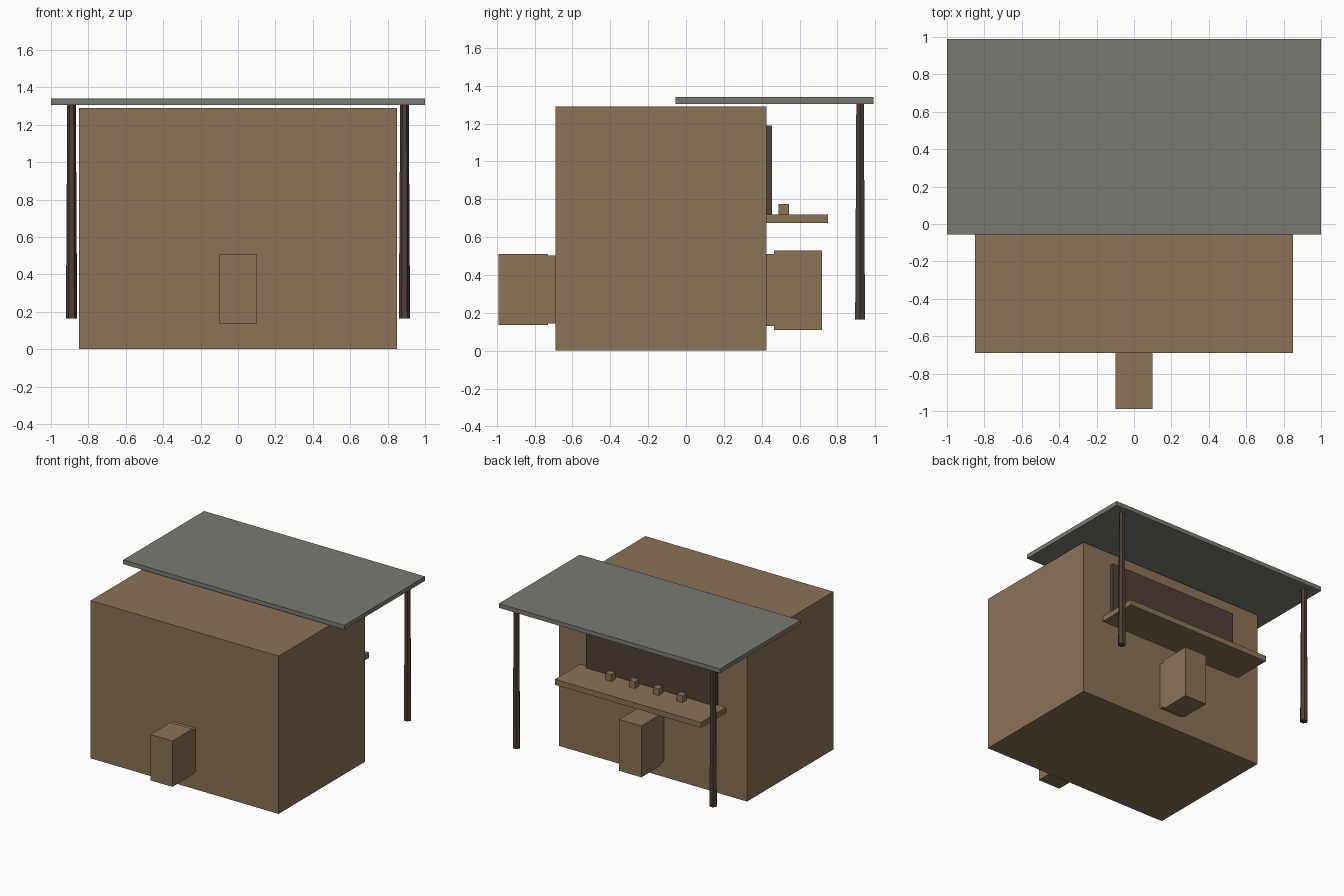
import bpy
import math

default = bpy.data.objects.get("Cube")
if default:
    bpy.data.objects.remove(default, do_unlink=True)


def material(name, rgb):
    """Flat material from 0-255 display colour, stored as linear values."""
    colour = [(c / 255 / 12.92) if c < 11 else ((c / 255 + 0.055) / 1.055) ** 2.4 for c in rgb]
    mat = bpy.data.materials.new(name)
    mat.use_nodes = True
    mat.diffuse_color = (*colour, 1)
    bsdf = next(n for n in mat.node_tree.nodes if n.type == "BSDF_PRINCIPLED")
    bsdf.inputs["Base Color"].default_value = (*colour, 1)
    return mat


wood = material("light_wood", (139, 115, 85))
dark_wood = material("dark_wood", (80, 64, 54))
roof_grey = material("roof_grey", (122, 122, 116))


def box(name, x, y, z, mat):
    """Box given by its (min, max) range on each axis."""
    ranges = (x, y, z)
    bpy.ops.mesh.primitive_cube_add(size=1, location=[(a + b) / 2 for a, b in ranges])
    obj = bpy.context.object
    obj.name = name
    obj.scale = [b - a for a, b in ranges]
    bpy.ops.object.transform_apply(location=False, rotation=False, scale=True)
    obj.data.materials.append(mat)
    return obj


# Main hut and the flat canopy over its serving side
box("hut_body", (-0.85, 0.85), (-0.69, 0.425), (0, 1.29), wood)
box("canopy", (-1, 1), (-0.055, 0.99), (1.305, 1.34), roof_grey)

# Tapered six-sided canopy posts
for side, x in (("right", -0.89), ("left", 0.89)):
    bpy.ops.mesh.primitive_cone_add(vertices=6, radius1=0.03, radius2=0.023, depth=1.14,
                                    location=(x, 0.92, 0.735), rotation=(0, 0, math.radians(30)))
    post = bpy.context.object
    post.name = "canopy_post_" + side
    post.data.materials.append(dark_wood)

# Serving hatch, counter and the small goods on it
box("serving_hatch", (-0.585, 0.585), (0.425, 0.455), (0.72, 1.19), dark_wood)
box("counter", (-0.66, 0.66), (0.425, 0.75), (0.675, 0.72), wood)
for i in range(4):
    x = (i - 1.5) * 0.215
    box(f"counter_block_{i + 1}", (x - 0.027, x + 0.027), (0.49, 0.544), (0.72, 0.775), wood)

# Projecting boxes, each joined to the hut by a slightly lower neck
width = (-0.1, 0.1)
box("front_box", width, (-0.99, -0.73), (0.135, 0.51), wood)
box("front_box_neck", width, (-0.73, -0.69), (0.143, 0.502), wood)
box("back_box", width, (0.465, 0.72), (0.11, 0.53), wood)
box("back_box_neck", width, (0.425, 0.465), (0.13, 0.51), wood)
